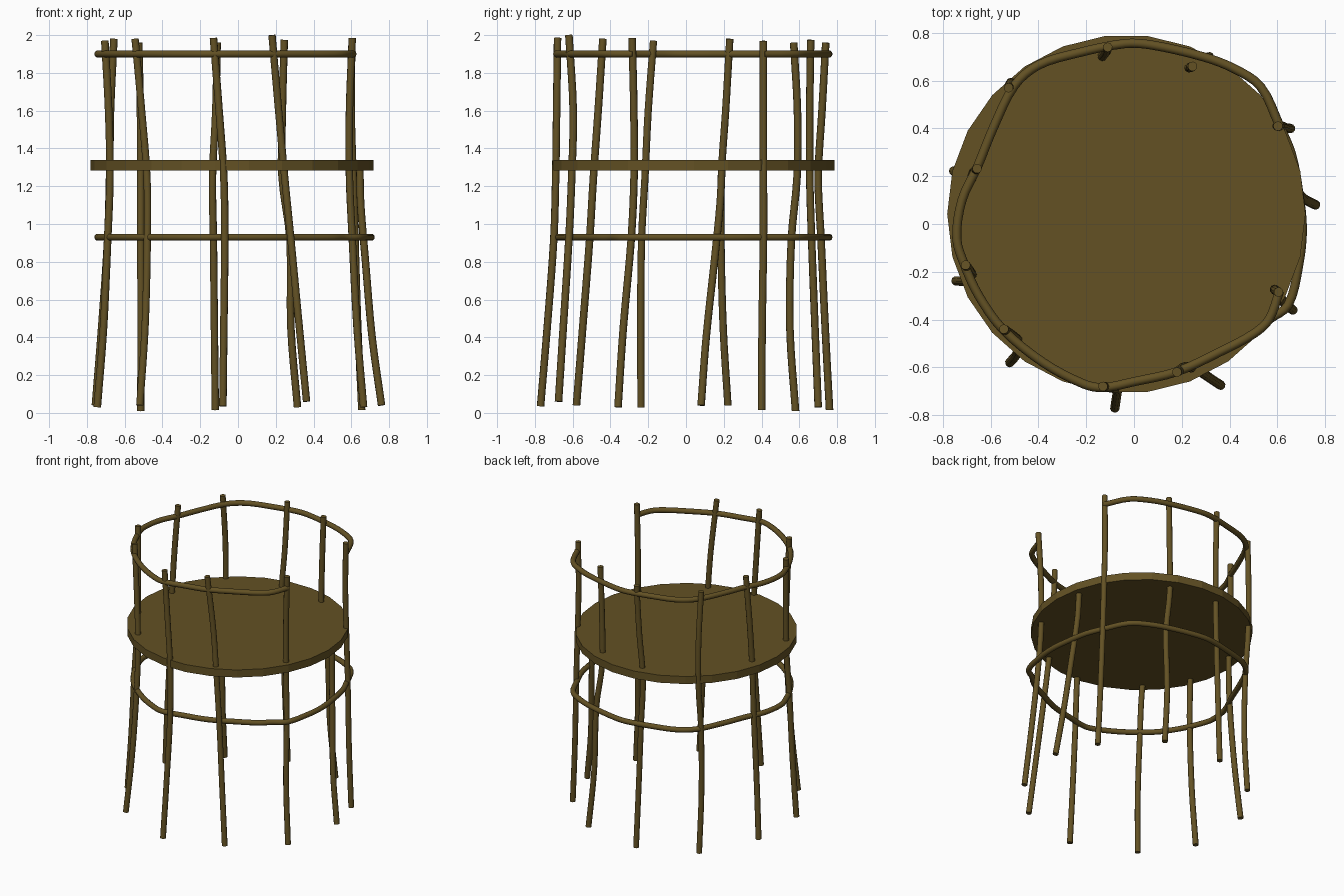
import bpy, bmesh, math
from mathutils import Vector

if "Cube" in bpy.data.objects:
    bpy.data.objects.remove(bpy.data.objects["Cube"])

wood = bpy.data.materials.new("dark olive brown wood")
wood.diffuse_color = (0.125, 0.083, 0.0175, 1)
wood.use_nodes = True
wood.node_tree.nodes["Principled BSDF"].inputs["Base Color"].default_value = wood.diffuse_color


def smooth(obj):
    bpy.ops.object.select_all(action='DESELECT')
    obj.select_set(True)
    bpy.context.view_layer.objects.active = obj
    bpy.ops.object.shade_smooth_by_angle(angle=math.radians(50))


def bent_stick(name, pts, radius, closed=False):
    """Round stick bent smoothly through the given points."""
    cu = bpy.data.curves.new(name, 'CURVE')
    cu.dimensions = '3D'
    cu.bevel_depth = radius
    cu.bevel_resolution = 3
    cu.resolution_u = 4
    cu.use_fill_caps = not closed
    sp = cu.splines.new('BEZIER')
    sp.bezier_points.add(len(pts) - 1)
    for i, (bp, p) in enumerate(zip(sp.bezier_points, pts)):
        p = Vector(p)
        a = Vector(pts[i - 1]) if i or closed else p
        b = Vector(pts[(i + 1) % len(pts)]) if i < len(pts) - 1 or closed else p
        t = (b - a).normalized()
        bp.handle_left_type = bp.handle_right_type = 'FREE'
        bp.co = p
        bp.handle_left = p - t * (p - a).length / 3
        bp.handle_right = p + t * (b - p).length / 3
    sp.use_cyclic_u = closed
    tmp = bpy.data.objects.new(name + "_path", cu)
    bpy.context.collection.objects.link(tmp)
    bpy.context.view_layer.update()
    dg = bpy.context.evaluated_depsgraph_get()
    me = bpy.data.meshes.new_from_object(tmp.evaluated_get(dg))
    bpy.data.objects.remove(tmp)
    obj = bpy.data.objects.new(name, me)
    bpy.context.collection.objects.link(obj)
    me.materials.clear()
    me.materials.append(wood)
    smooth(obj)


# seat: flat 26-sided disc
bpy.ops.mesh.primitive_cylinder_add(vertices=26, radius=0.75, depth=0.056,
                                    location=(-0.032, 0.042, 1.312),
                                    rotation=(0, 0, math.pi / 2))
seat = bpy.context.object
seat.name = "seat"
seat.data.materials.append(wood)

# poles: (x, y) at each height, from top to foot
HEIGHTS = (1.6, 1.25, 0.92, 0.45)
poles = {  # name: (top z, foot z, [top, four heights, foot])
    "front_pole": (1.985, 0.035, [(-.13, -.68), (-.10, -.685), (-.075, -.69), (-.07, -.70), (-.075, -.735), (-.08, -.77)]),
    "front_right_pole": (2.0, 0.06, [(.18, -.62), (.215, -.597), (.247, -.605), (.28, -.62), (.325, -.65), (.363, -.675)]),
    "right_front_pole": (1.985, 0.03, [(.605, -.285), (.59, -.276), (.59, -.275), (.605, -.29), (.63, -.332), (.665, -.36)]),
    "right_back_pole": (1.97, 0.015, [(.603, .41), (.60, .41), (.61, .41), (.62, .41), (.635, .403), (.655, .40)]),
    "back_right_pole": (1.975, 0.03, [(.245, .66), (.235, .655), (.233, .655), (.275, .665), (.28, .683), (.315, .70)]),
    "back_pole": (1.96, 0.015, [(-.11, .74), (-.118, .72), (-.135, .70), (-.13, .715), (-.125, .737), (-.12, .76)]),
    "back_left_pole": (1.96, 0.01, [(-.525, .57), (-.517, .59), (-.515, .588), (-.515, .558), (-.513, .55), (-.515, .58)]),
    "front_left_pole": (1.98, 0.04, [(-.545, -.44), (-.51, -.465), (-.482, -.49), (-.48, -.51), (-.492, -.547), (-.52, -.58)]),
    "left_front_pole": (1.97, 0.03, [(-.705, -.172), (-.685, -.20), (-.678, -.217), (-.69, -.235), (-.712, -.24), (-.745, -.238)]),
    "left_back_pole": (1.98, 0.04, [(-.657, .232), (-.675, .21), (-.68, .187), (-.69, .185), (-.722, .197), (-.755, .222)]),
}
for name, (zt, zf, xy) in poles.items():
    zs = (zt,) + HEIGHTS + (zf,)
    bent_stick(name, [(x, y, z) for (x, y), z in zip(xy, zs)], 0.02)

# short leg under the opening of the back rail
bent_stick("right_short_leg", [(.645, .19, 1.29), (.65, .18, 1.1), (.675, .15, .8),
                               (.71, .107, .4), (.76, .08, .04)], 0.02)

# hoops: open rail on top, closed ring below the seat
hoop = [(.61, .41), (.53, .575), (.42, .65), (.29, .70), (.07, .75), (-.04, .755), (-.24, .715),
        (-.40, .665), (-.50, .58), (-.59, .40), (-.655, .24), (-.72, .10), (-.742, -.06),
        (-.71, -.17), (-.65, -.30), (-.55, -.44), (-.38, -.58), (-.21, -.67), (-.13, -.685),
        (0, -.66), (.18, -.618), (.36, -.535), (.50, -.46), (.565, -.40), (.61, -.28)]
right_side = [(.645, -.34), (.69, -.17), (.705, -.02), (.69, .13), (.66, .29)]
bent_stick("top_rail", [(x, y, 1.90) for x, y in hoop], 0.019)
bent_stick("lower_ring", [(x, y, 0.93) for x, y in hoop[:-1] + right_side], 0.019, True)
